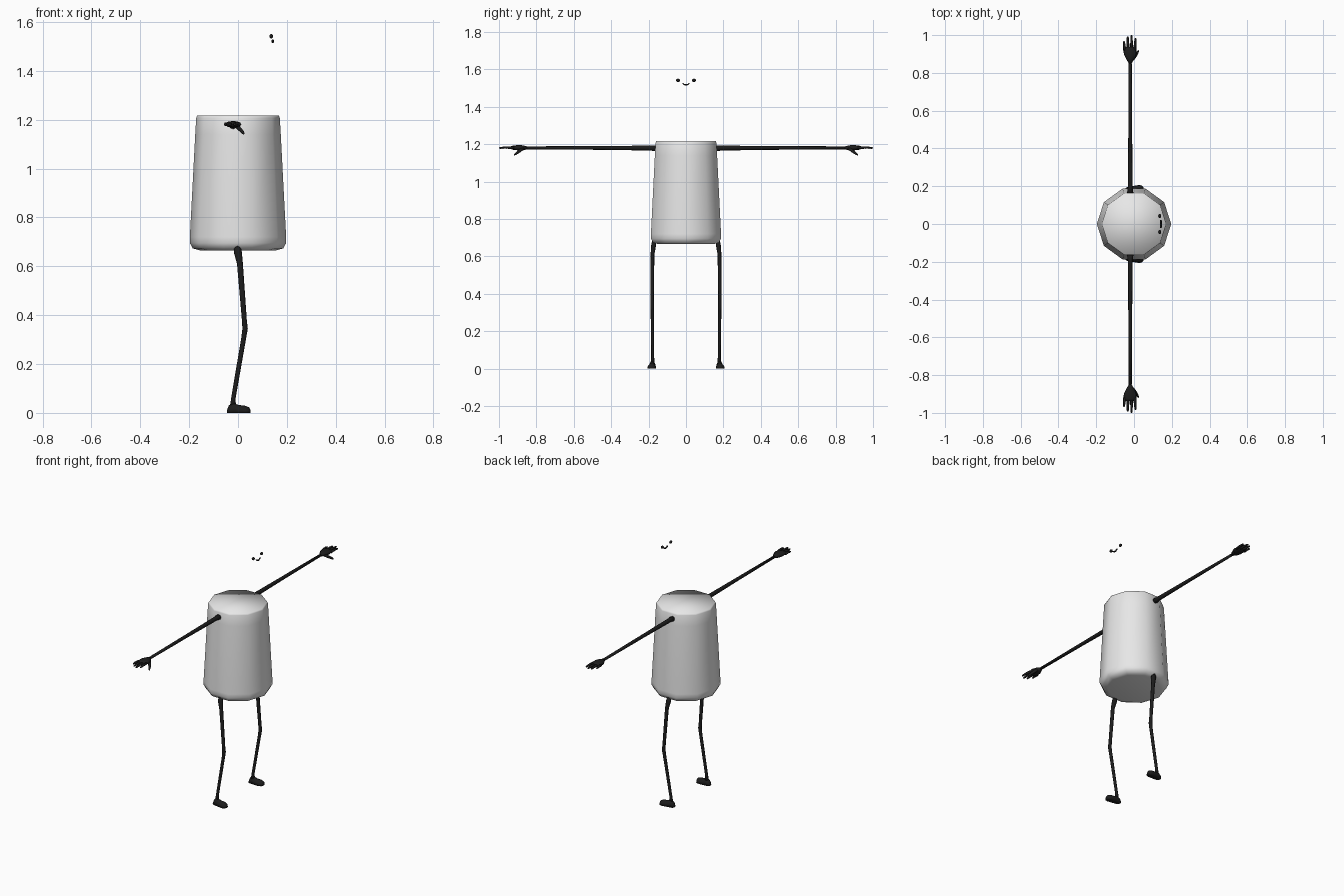
import bpy, bmesh, math
from mathutils import Vector


def material(name, rgb):
    m = bpy.data.materials.new(name)
    m.diffuse_color = (*rgb, 1)
    return m


WHITE = material("soft white", (0.8, 0.8, 0.8))
BLACK = material("near black", (0.012, 0.012, 0.012))


def finish(name, bm, mat):
    bmesh.ops.recalc_face_normals(bm, faces=bm.faces[:])
    for f in bm.faces:
        f.smooth = True
    me = bpy.data.meshes.new(name)
    bm.to_mesh(me)
    bm.free()
    me.materials.append(mat)
    ob = bpy.data.objects.new(name, me)
    bpy.context.collection.objects.link(ob)
    return ob


def loft(bm, rings):
    """Join equal-length loops of points and close both ends."""
    loops = [[bm.verts.new(p) for p in r] for r in rings]
    n = len(loops[0])
    for a, b in zip(loops, loops[1:]):
        for i in range(n):
            j = (i + 1) % n
            bm.faces.new((a[i], a[j], b[j], b[i]))
    bm.faces.new(loops[0][::-1])
    bm.faces.new(loops[-1])


def tube(bm, path, side, n=8):
    """path: (point, width radius, thickness radius); side: width direction."""
    pts = [Vector(p[0]) for p in path]
    rings = []
    for k, (p, a, b) in enumerate(path):
        t = (pts[min(k + 1, len(pts) - 1)] - pts[max(k - 1, 0)]).normalized()
        u = Vector(side)
        u = (u - t * u.dot(t)).normalized()
        v = t.cross(u)
        rings.append([pts[k] + u * a * math.cos(i * math.tau / n)
                      + v * b * math.sin(i * math.tau / n) for i in range(n)])
    loft(bm, rings)


# Ten-sided tapered body with a rounded bottom edge
bm = bmesh.new()
profile = [(0.155, 0.665), (0.185, 0.673), (0.197, 0.695), (0.197, 0.72),
           (0.175, 1.14), (0.171, 1.207), (0.167, 1.216)]
loft(bm, [[(r * math.cos(i * math.tau / 10), r * math.sin(i * math.tau / 10), z)
           for i in range(10)] for r, z in profile])
finish("body", bm, WHITE)

for s, label in ((-1, "right"), (1, "left")):
    # Arm
    bm = bmesh.new()
    tube(bm, [((-0.02, s * 0.155, 1.177), 0.018, 0.017),
              ((-0.02, s * 0.19, 1.179), 0.013, 0.013),
              ((-0.02, s * 0.50, 1.18), 0.010, 0.010),
              ((-0.02, s * 0.54, 1.18), 0.010, 0.010),
              ((-0.02, s * 0.86, 1.18), 0.008, 0.008)], (1, 0, 0))
    finish(label + "_arm", bm, BLACK)

    # Hand: palm, four fingers and a lowered thumb
    bm = bmesh.new()
    tube(bm, [((-0.02, s * 0.85, 1.18), 0.008, 0.008),
              ((-0.02, s * 0.875, 1.18), 0.022, 0.014),
              ((-0.02, s * 0.90, 1.181), 0.034, 0.014),
              ((-0.022, s * 0.925, 1.181), 0.033, 0.011),
              ((-0.022, s * 0.938, 1.181), 0.028, 0.007)], (1, 0, 0))
    for x0, x1, y1 in ((-0.049, -0.053, 0.968), (-0.031, -0.033, 0.992),
                       (-0.013, -0.013, 1.0), (0.004, 0.008, 0.985)):
        tube(bm, [((x0, s * 0.92, 1.18), 0.008, 0.008),
                  (((x0 + x1) / 2, s * (0.92 + y1) / 2, 1.182), 0.0068, 0.007),
                  ((x1, s * (y1 - 0.006), 1.18), 0.0055, 0.0055),
                  ((x1, s * y1, 1.179), 0.003, 0.003)], (1, 0, 0), 6)
    tube(bm, [((-0.008, s * 0.872, 1.177), 0.010, 0.009),
              ((0.006, s * 0.89, 1.163), 0.009, 0.009),
              ((0.018, s * 0.908, 1.150), 0.007, 0.007),
              ((0.023, s * 0.918, 1.142), 0.004, 0.004)], (1, 0, 0), 6)
    finish(label + "_hand", bm, BLACK)

    # Leg with a bent knee
    bm = bmesh.new()
    tube(bm, [((-0.003, s * 0.170, 0.682), 0.013, 0.011),
              ((0.000, s * 0.174, 0.655), 0.016, 0.013),
              ((0.008, s * 0.179, 0.61), 0.012, 0.010),
              ((0.026, s * 0.181, 0.38), 0.010, 0.009),
              ((0.029, s * 0.181, 0.345), 0.011, 0.010),
              ((0.024, s * 0.180, 0.31), 0.010, 0.009),
              ((-0.019, s * 0.178, 0.06), 0.009, 0.008),
              ((-0.021, s * 0.178, 0.02), 0.013, 0.012)], (1, 0, 0))
    finish(label + "_leg", bm, BLACK)

    # Flat-soled foot pointing along +x
    bm = bmesh.new()
    rings = []
    for x, w, h in ((-0.045, 0.010, 0.012), (-0.038, 0.016, 0.030), (-0.02, 0.019, 0.042),
                    (0.0, 0.021, 0.033), (0.03, 0.024, 0.029),
                    (0.045, 0.018, 0.023), (0.051, 0.008, 0.012)):
        rings.append([(x, s * (0.181 + x * 0.06) + w * math.cos(a * math.pi / 6),
                       h * math.sin(a * math.pi / 6)) for a in range(7)])
    loft(bm, rings)
    finish(label + "_foot", bm, BLACK)

    # Eye
    bm = bmesh.new()
    bmesh.ops.create_uvsphere(bm, u_segments=12, v_segments=8, radius=1)
    for v in bm.verts:
        v.co = Vector((0.136 + v.co.x * 0.008, s * 0.042 + v.co.y * 0.011,
                       1.541 + v.co.z * 0.009))
    finish(label + "_eye", bm, BLACK)

# Smiling mouth
bm = bmesh.new()
tube(bm, [((0.142, 0.019 * t, 1.517 + 0.009 * t * t), 0.005, 0.0045 - 0.0015 * abs(t))
          for t in (-1, -0.6, -0.2, 0.2, 0.6, 1)], (1, 0, 0), 6)
finish("mouth", bm, BLACK)
